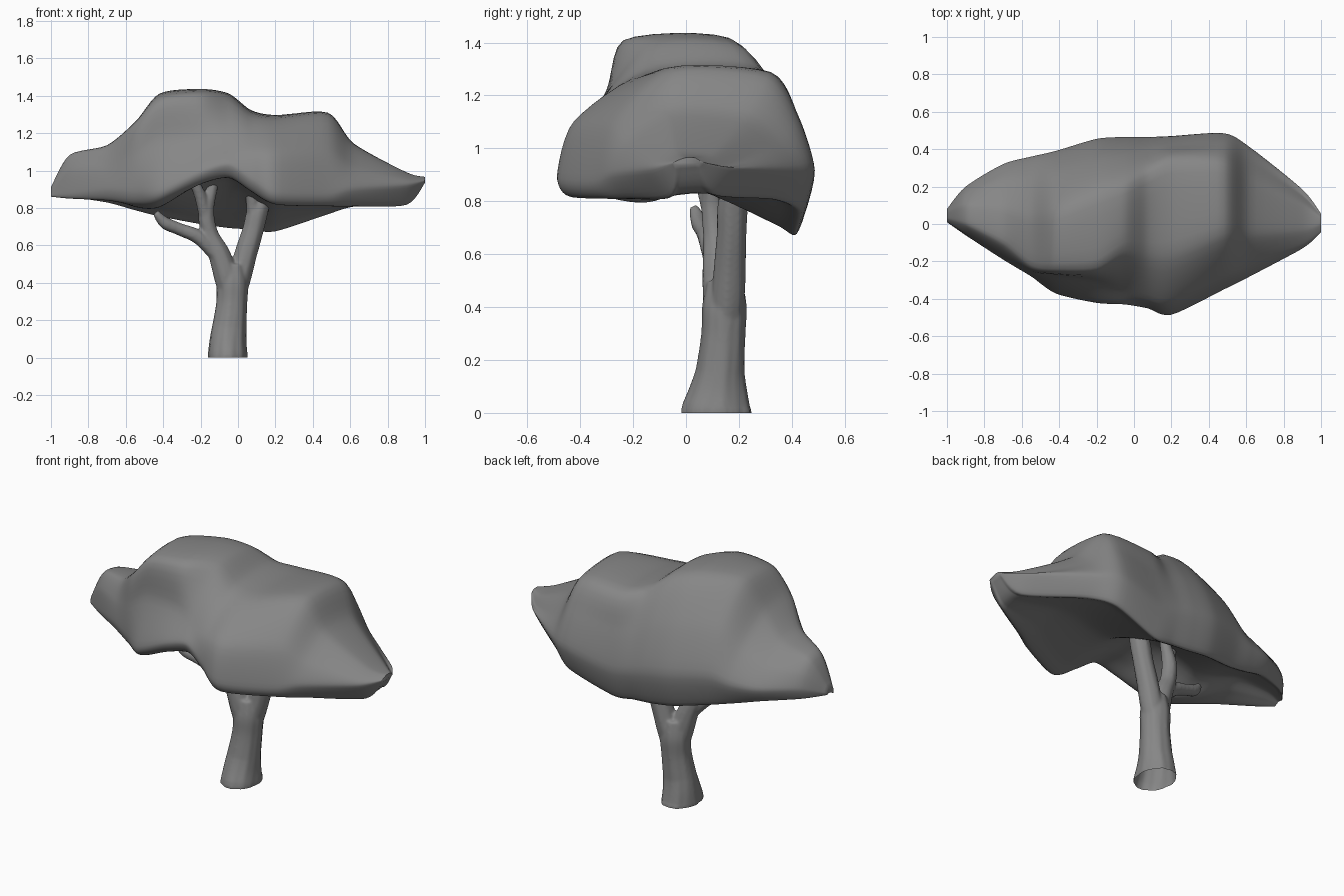
import bpy, bmesh, math
from mathutils import Vector

if "Cube" in bpy.data.objects:
    bpy.data.objects.remove(bpy.data.objects["Cube"])


def spline(pts, n, closed=False, pull=0.5):
    """Cardinal spline through all control points; a lower pull gives tighter corners."""
    m, out = len(pts), []
    for i in range(m if closed else m - 1):
        if closed:
            a, b, c, d = (pts[(i + k) % m] for k in (-1, 0, 1, 2))
        else:
            a, b, c, d = (pts[min(max(i + k, 0), m - 1)] for k in (-1, 0, 1, 2))
        p, q = (c - a) * pull, (d - b) * pull
        for j in range(n):
            t = j / n
            out.append(b + p * t + (3 * (c - b) - 2 * p - q) * t**2
                       + (2 * (b - c) + p + q) * t**3)
    return out if closed else out + [pts[-1].copy()]


def clamp(v):
    return max(0, min(1, v))


def loft(name, rings):
    """Closed skin over a list of equal-length rings."""
    bm = bmesh.new()
    vs = [[bm.verts.new(p) for p in r] for r in rings]
    n = len(rings[0])
    for a, b in zip(vs, vs[1:]):
        for i in range(n):
            bm.faces.new((a[i], a[(i + 1) % n], b[(i + 1) % n], b[i]))
    bm.faces.new(vs[0])
    bm.faces.new(vs[-1])
    bmesh.ops.recalc_face_normals(bm, faces=bm.faces)
    me = bpy.data.meshes.new(name)
    bm.to_mesh(me)
    bm.free()
    ob = bpy.data.objects.new(name, me)
    bpy.context.collection.objects.link(ob)
    return ob


def finish(ob, mat, angle=50):
    ob.data.materials.clear()
    ob.data.materials.append(mat)
    bpy.ops.object.select_all(action='DESELECT')
    ob.select_set(True)
    bpy.context.view_layer.objects.active = ob
    bpy.ops.object.shade_smooth_by_angle(angle=math.radians(angle))


def limb(name, pts, n=40):
    """Tapered tube through (x, y, z, radius) points with slight bark grooves."""
    path = spline([Vector(p) for p in pts], 6)
    rings = []
    for i, p in enumerate(path):
        d = (path[min(i + 1, len(path) - 1)] - path[max(i - 1, 0)]).to_3d().normalized()
        if p.z < 0.01:
            d = Vector((0, 0, 1))
        u = Vector((0, 1, 0)).cross(d).normalized()
        v = d.cross(u)
        flare = 1 + 0.28 * max(0, 1 - p.z / 0.15)   # root spread front to back
        ring = []
        for k in range(n):
            a = 2 * math.pi * k / n
            r = p.w * (1 + 0.02 * math.sin(7 * a + 5 * p.z) + 0.012 * math.sin(13 * a - 6 * p.z))
            ring.append(p.to_3d() + u * r * math.cos(a) + v * r * flare * math.sin(a))
        rings.append(ring)
    return loft(name, rings)


grey = bpy.data.materials.new("dark_grey")
grey.diffuse_color = (0.24, 0.24, 0.24, 1)
grey.use_nodes = True
grey.node_tree.nodes["Principled BSDF"].inputs["Base Color"].default_value = grey.diffuse_color

# Canopy stations: x, then (y, z) of front rim, front shoulder, top front, top back, back rim
STATIONS = [
    (-1.0, .01, .86, .015, .89, .03, .91, .06, .91, .08, .87),
    (-.9, -.06, .85, -.05, 1.0, 0, 1.08, .1, 1.07, .2, .86),
    (-.7, -.19, .84, -.17, 1.02, -.1, 1.13, .08, 1.12, .32, .83),
    (-.55, -.28, .82, -.26, 1.08, -.22, 1.25, .03, 1.24, .36, .79),
    (-.42, -.37, .83, -.28, 1.16, -.24, 1.38, .06, 1.40, .39, .76),
    (-.2, -.42, .93, -.31, 1.17, -.23, 1.41, .15, 1.42, .455, .72),
    (-.05, -.43, .965, -.36, 1.13, -.14, 1.39, .2, 1.39, .465, .70),
    (.07, -.45, .89, -.4, 1.11, -.15, 1.30, .26, 1.31, .465, .69),
    (.2, -.485, .82, -.42, 1.1, -.15, 1.28, .32, 1.28, .47, .68),
    (.48, -.35, .81, -.28, 1.1, -.05, 1.30, .31, 1.28, .485, .77),
    (.62, -.28, .81, -.22, 1.02, -.05, 1.14, .22, 1.12, .41, .81),
    (.9, -.13, .82, -.11, .955, -.03, .99, .1, .98, .185, .83),
    (1.0, -.045, .935, -.03, .955, 0, .965, .03, .965, .055, .94),
]
sections = []
for x, yf, zf, ys, zs, y1, z1, y2, z2, yb, zb in STATIONS:
    k = min(1, (yb - yf) / 0.6)
    hb = z2 - zb
    end = clamp((1 - x) / 0.7)                      # underside flattens to the right
    lift = 0.06 * clamp((x - .5) / .3) * (x < 1)    # undercut wedge of the right tip
    mid = (zf + zb) / 2 + (0.09 + .04 * clamp(1 - abs(x) / .4)) * k * end
    sag = 0.07 * clamp(1 - abs(x + .48) / .25)      # low lobe at front left
    prof = [(yf + .04 * k + lift * .7, zf), (yf, zf + .07 * k + lift), (ys, zs), (y1, z1), (y2, z2),
            (y2 + (yb - y2) * .65, zb + hb * .68), (yb, zb + hb * .3 + lift * .8),
            (yb - .05 * k - lift * .7, zb), (yb - .13 * k - lift * .7, zb + .035 * k * end),
            ((yf + yb) / 2, mid - sag * .5), (yf + .18 * k, (zf + mid) / 2 - sag)]
    sections.append([Vector((x, y, z)) for y, z in prof])
columns = [spline(list(c), 6, pull=.4) for c in zip(*sections)]
canopy = loft("canopy", [spline(list(r), 6, True, .36) for r in zip(*columns)])
finish(canopy, grey)

# Trunk and branches
trunk = limb("trunk", [(-.055, .115, 0, .107), (-.053, .125, .1, .097), (-.035, .14, .28, .083),
                       (-.03, .145, .4, .084), (-.03, .145, .5, .066)])
branches = [
    limb("right_branch", [(-.02, .15, .3, .05), (.005, .158, .42, .062), (.04, .165, .55, .06),
                          (.08, .172, .68, .056), (.105, .175, .78, .056), (.145, .18, .88, .04),
                          (.17, .18, .97, .03)]),
    limb("right_fork", [(.09, .17, .72, .04), (.075, .15, .85, .034), (.05, .12, .98, .028)]),
    limb("left_branch", [(-.04, .135, .3, .05), (-.06, .13, .42, .065), (-.1, .12, .55, .058),
                         (-.15, .11, .66, .045), (-.17, .1, .78, .042), (-.14, .1, .9, .03),
                         (-.12, .1, .99, .026)]),
    limb("left_fork", [(-.17, .1, .74, .036), (-.2, .07, .86, .032), (-.24, .04, .95, .025)]),
    limb("low_branch", [(-.08, .12, .5, .035), (-.2, .09, .635, .038), (-.31, .07, .685, .033),
                        (-.39, .05, .72, .032), (-.44, .03, .775, .018)]),
]

# Fuse all wood into one smooth skin
bpy.ops.object.select_all(action='DESELECT')
for ob in branches + [trunk]:
    ob.select_set(True)
bpy.context.view_layer.objects.active = trunk
bpy.ops.object.join()
fuse = trunk.modifiers.new("fuse", 'REMESH')
fuse.mode = 'VOXEL'
fuse.voxel_size = 0.008
soften = trunk.modifiers.new("soften", 'SMOOTH')
soften.iterations = 6
for m in ("fuse", "soften"):
    bpy.ops.object.modifier_apply(modifier=m)

# Trunk foot is an open tube
bm = bmesh.new()
bm.from_mesh(trunk.data)
bmesh.ops.bisect_plane(bm, geom=bm.verts[:] + bm.edges[:] + bm.faces[:],
                       plane_co=(0, 0, .008), plane_no=(0, 0, -1), clear_outer=True)
for v in bm.verts:
    if v.co.z < .0085:
        v.co.z = 0
bm.to_mesh(trunk.data)
bm.free()
finish(trunk, grey)
